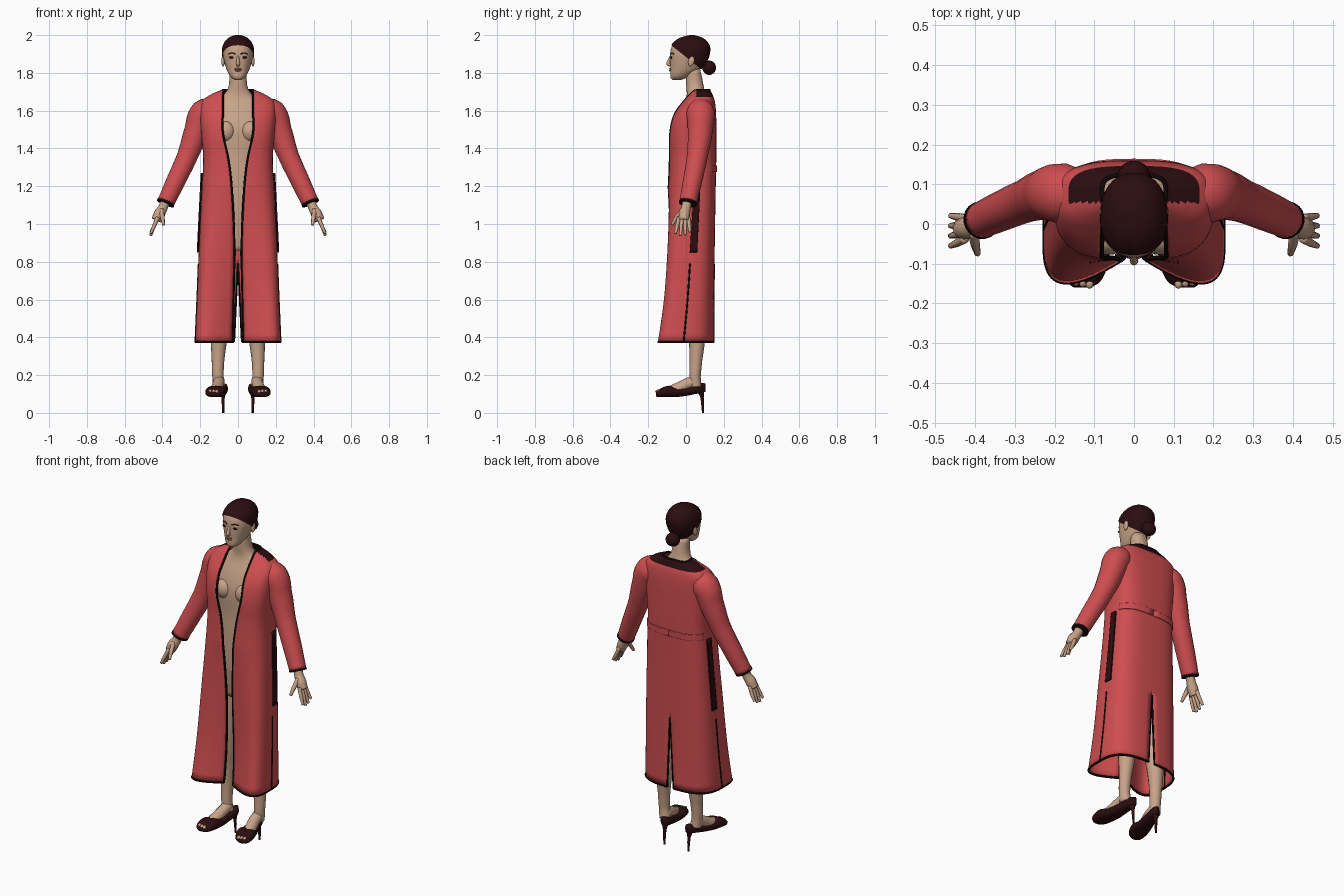
import bpy, bmesh, math
from mathutils import Vector, Matrix

cube = bpy.data.objects.get("Cube")
if cube:
    bpy.data.objects.remove(cube, do_unlink=True)


def material(name, rgb):
    m = bpy.data.materials.new(name)
    m.use_nodes = True
    m.diffuse_color = (*rgb, 1)
    bsdf = next(n for n in m.node_tree.nodes if n.type == 'BSDF_PRINCIPLED')
    bsdf.inputs["Base Color"].default_value = (*rgb, 1)
    bsdf.inputs["Roughness"].default_value = 0.7
    return m


SKIN = material("skin", (0.58, 0.37, 0.25))
RED = material("coat red", (0.62, 0.075, 0.08))
MAROON = material("dark maroon", (0.024, 0.004, 0.005))
BLACK = material("trim black", (0.005, 0.002, 0.002))
LIP = material("lip brown", (0.33, 0.14, 0.11))


def finish(name, bm, *mats):
    bmesh.ops.recalc_face_normals(bm, faces=bm.faces)
    me = bpy.data.meshes.new(name)
    for f in bm.faces:
        f.smooth = True
    bm.to_mesh(me)
    bm.free()
    ob = bpy.data.objects.new(name, me)
    bpy.context.collection.objects.link(ob)
    for m in mats:
        me.materials.append(m)
    return ob


def add_grid(bm, rows, closed=False):
    vs = [[bm.verts.new(p) for p in r] for r in rows]
    n = len(rows[0])
    for a, b in zip(vs, vs[1:]):
        for j in range(n if closed else n - 1):
            k = (j + 1) % n
            bm.faces.new((a[j], a[k], b[k], b[j]))
    if closed:
        bm.faces.new(vs[0])
        bm.faces.new(vs[-1])


def ball(name, centre, radii, mat, tilt=0):
    bm = bmesh.new()
    bmesh.ops.create_uvsphere(bm, u_segments=24, v_segments=14, radius=1)
    bm.transform(Matrix.Translation(centre) @ Matrix.Rotation(tilt, 4, 'X')
                 @ Matrix.Diagonal((*radii, 1)))
    return finish(name, bm, mat)


def tube(name, pts, mat, res=4):
    """Smooth tube through points (x, y, z, radius)."""
    cu = bpy.data.curves.new(name, 'CURVE')
    cu.dimensions = '3D'
    cu.bevel_depth, cu.bevel_resolution, cu.use_fill_caps = 1, res, True
    cu.resolution_u = 6 if len(pts) < 12 else 1
    sp = cu.splines.new('BEZIER')
    sp.bezier_points.add(len(pts) - 1)
    for bp, p in zip(sp.bezier_points, pts):
        bp.co, bp.radius = p[:3], p[3]
        bp.handle_left_type = bp.handle_right_type = 'AUTO'
    tmp = bpy.data.objects.new(name + "_path", cu)
    bpy.context.collection.objects.link(tmp)
    dg = bpy.context.evaluated_depsgraph_get()
    me = bpy.data.meshes.new_from_object(tmp.evaluated_get(dg))
    bpy.data.objects.remove(tmp, do_unlink=True)
    bm = bmesh.new()
    bm.from_mesh(me)
    bmesh.ops.remove_doubles(bm, verts=bm.verts, dist=1e-5)
    return finish(name, bm, mat)


def interp(table, z):
    """Smooth interpolation of table rows (z, values...)."""
    n = len(table)
    i = max(0, min(n - 2, sum(r[0] <= z for r in table) - 1))
    a, b = table[i], table[i + 1]
    h = b[0] - a[0]
    u = (z - a[0]) / h

    def slope(k, c):
        lo, hi = table[max(k - 1, 0)], table[min(k + 1, n - 1)]
        return (hi[c] - lo[c]) / (hi[0] - lo[0])
    return [(2*u**3 - 3*u*u + 1) * a[c] + (u**3 - 2*u*u + u) * h * slope(i, c)
            + (3*u*u - 2*u**3) * b[c] + (u**3 - u*u) * h * slope(i + 1, c)
            for c in range(1, len(a))]


def oval(w, yf, yb, t, p):
    """Superellipse point; t = 0 is the front, pi the back."""
    s, c = math.sin(t), math.cos(t)
    x = math.copysign(w * abs(s) ** p, s)
    return x, (yf + yb) / 2 - math.copysign((yb - yf) / 2 * abs(c) ** p, c)


def loft(name, table, mat, rows=36, cols=40, p=0.9):
    bm = bmesh.new()
    z0, z1 = table[0][0], table[-1][0]
    add_grid(bm, [[(*oval(*interp(table, z), math.tau * j / cols, p), z) for j in range(cols)]
                  for z in (z0 + (z1 - z0) * i / rows for i in range(rows + 1))], True)
    return finish(name, bm, mat)


# Body: z, half width, front y, back y
loft("torso", [(.86, .15, -.03, .12), (.95, .17, -.045, .135), (1.05, .165, -.058, .135),
               (1.2, .14, -.062, .125), (1.35, .135, -.058, .125), (1.5, .16, -.06, .135),
               (1.6, .155, -.03, .13), (1.65, .125, -.005, .115), (1.685, .075, .005, .105),
               (1.72, .052, .002, .095), (1.76, .046, .0, .088), (1.82, .045, .0, .075)], SKIN)

# Head and a hair cap cut from an enlarged copy
HEAD = [(1.762, .014, -.07, -.03), (1.772, .032, -.08, .0), (1.79, .047, -.083, .03),
        (1.82, .061, -.083, .075), (1.86, .073, -.084, .105), (1.9, .079, -.084, .12),
        (1.94, .076, -.075, .121), (1.97, .059, -.048, .1), (1.987, .036, -.012, .07),
        (1.994, .012, .02, .04)]
loft("head", HEAD, SKIN)
hair = loft("hair", HEAD, MAROON, rows=48)
bm = bmesh.new()
bm.from_mesh(hair.data)
for v in bm.verts:
    v.co += v.normal * .006
bmesh.ops.bisect_plane(bm, geom=bm.verts[:] + bm.edges[:] + bm.faces[:],
                       plane_co=(0, -.07, 1.94), plane_no=(0, .8, 1), clear_inner=True)
bm.to_mesh(hair.data)
bm.free()
ball("hair_bun", (0, .123, 1.827), (.04, .036, .038), MAROON)


# Face
def on_face(x, z, lift=0.0):
    w, yf, yb = interp(HEAD, z)
    t = math.asin((abs(x) / w) ** (1 / .9))
    return x, oval(w, yf, yb, t, .9)[1] - lift, z


tube("nose", [(0, -.08, 1.888, .006), (0, -.088, 1.868, .008), (0, -.093, 1.848, .011),
              (0, -.082, 1.841, .009)], SKIN)
ball("upper_lip", on_face(0, 1.821), (.019, .006, .005), LIP)
ball("lower_lip", on_face(0, 1.813), (.016, .007, .005), LIP)

for side, s in (("left", 1), ("right", -1)):
    ball(side + "_eye", on_face(s * .033, 1.882), (.015, .005, .006), MAROON)
    tube(side + "_eyebrow", [(*on_face(s * x, z), .0028) for x, z in
                             ((.014, 1.9), (.034, 1.906), (.052, 1.899))], MAROON)
    ball(side + "_ear", (s * .079, .028, 1.862), (.009, .016, .028), SKIN, -.2)
    ball(side + "_breast", (s * .065, -.036, 1.49), (.05, .042, .055), SKIN)

    # Legs, feet and open-toe heeled shoes
    tube(side + "_leg", [(s * .085, .045, .95, .08), (s * .085, .04, .75, .068),
                         (s * .09, .04, .55, .05), (s * .1, .057, .4, .044),
                         (s * .106, .052, .27, .033), (s * .106, .048, .19, .03),
                         (s * .1, .05, .14, .032)], SKIN, 6)
    tube(side + "_foot", [(s * .1, .05, .17, .03), (s * .105, .0, .15, .031),
                          (s * .115, -.05, .125, .032), (s * .124, -.1, .112, .026)], SKIN)
    for k in range(3):
        ball(side + "_toe", (s * (.112 + .017 * k), -.15 + .004 * k, .113), (.01, .013, .01), SKIN)
    SHOE = [(-.16, .022, .088, .108), (-.148, .04, .084, .12), (-.125, .05, .083, .134),
            (-.09, .053, .083, .144), (-.05, .047, .084, .134), (0, .039, .09, .138),
            (.05, .034, .1, .148), (.085, .026, .106, .158), (.103, .01, .112, .156)]
    bm = bmesh.new()
    rows = []
    for i in range(25):
        y = -.16 + .263 * i / 24
        w, lo, hi = interp(SHOE, y)
        rows.append([(s * (.08 + (.09 - y) * .2) + dx, y, z) for dx, z in
                     (oval(w, lo, hi, math.tau * j / 24, .8) for j in range(24))])
    add_grid(bm, rows, True)
    finish(side + "_shoe", bm, MAROON)
    tube(side + "_heel", [(s * .08, .078, .125, .02), (s * .079, .085, .08, .009),
                          (s * .078, .09, .0, .0055)], MAROON)

    # Sleeve with cuff trim
    tube(side + "_sleeve", [(s * .135, .07, 1.605, .064), (s * .18, .077, 1.585, .076),
                            (s * .22, .075, 1.49, .066), (s * .268, .06, 1.36, .055),
                            (s * .328, .035, 1.23, .051), (s * .384, .01, 1.11, .046)], RED, 8)
    tube(side + "_cuff_trim", [(s * .381, .011, 1.117, .048), (s * .385, .009, 1.107, .048)],
         BLACK, 8)

    # Hand
    tube(side + "_palm", [(s * .38, .008, 1.13, .025), (s * .398, .0, 1.085, .025),
                          (s * .415, -.008, 1.055, .03), (s * .432, -.012, 1.02, .027)], SKIN)
    for k in range(4):
        drop = (.02, .004, .0, .012)[k]
        y = .014 - .017 * k
        tube(side + "_finger", [(s * .425, y, 1.035, .011), (s * .446, y * 1.3, .985, .01),
                                (s * .462, y * 1.5, .938 + drop, .007)], SKIN, 2)
    tube(side + "_thumb", [(s * .405, -.02, 1.075, .013), (s * .4, -.05, 1.035, .012),
                           (s * .394, -.075, .995, .008)], SKIN, 2)

# Coat: z, half width, front y, back y, half opening
COAT = [(.375, .225, -.21, .145, .03), (.6, .215, -.165, .146, .024), (.9, .203, -.125, .15, .02),
        (1.2, .188, -.092, .155, .034), (1.35, .182, -.086, .158, .052), (1.48, .192, -.086, .158, .08),
        (1.58, .198, -.062, .157, .081), (1.65, .188, -.012, .15, .08), (1.685, .14, .018, .138, .08),
        (1.71, .08, .04, .125, .076)]
Z0, Z1, P = .375, 1.71, .65
VENT = .8


def coat_point(z, t, s, lift=0.0):
    w, yf, yb, _ = interp(COAT, z)
    x, y = oval(w, yf, yb, t, P)
    if t < math.pi / 2:  # front panels hang back towards the opening
        y += .14 * max(0, min(1, (1.2 - z) / .8)) * (1 - x / w)
    d = Vector((x, y - (yf + yb) / 2)).normalized() * lift
    return s * (x + d.x), y + d.y, z


def span(z):
    w, _, _, xo = interp(COAT, z)
    gap = .02 * max(0, VENT - z) / (VENT - Z0)
    return (math.asin(min(.98, xo / w) ** (1 / P)),
            math.pi - math.asin((gap / w) ** (1 / P)))


def lerp_t(z, u):
    a, b = span(z)
    return a + (b - a) * u


ROWS, COLS = 56, 44
levels = [Z0 + (Z1 - Z0) * (1 - (1 - i / ROWS) ** 1.7) for i in range(ROWS + 1)]
bm = bmesh.new()
for s in (1, -1):
    add_grid(bm, [[coat_point(z, lerp_t(z, j / COLS), s) for j in range(COLS + 1)] for z in levels])
bmesh.ops.remove_doubles(bm, verts=bm.verts, dist=1e-5)
for f in bm.faces:  # dark yoke behind the neck
    c = f.calc_center_median()
    f.material_index = int(c.z > 1.672 and c.y > .055)
coat = finish("coat", bm, RED, MAROON)
thick = coat.modifiers.new("cloth thickness", 'SOLIDIFY')
thick.thickness, thick.offset = .005, 0


def patch(name, z0, z1, t0, t1, s, lift, mat):
    """Band of cloth lying on the coat."""
    bm = bmesh.new()
    add_grid(bm, [[coat_point(z0 + (z1 - z0) * i / 16, math.radians(t0 + (t1 - t0) * j / 12), s, lift)
                   for j in range(13)] for i in range(17)])
    ob = finish(name, bm, mat)
    m = ob.modifiers.new("thickness", 'SOLIDIFY')
    m.thickness, m.offset = .008, 0


for side, s in (("left", 1), ("right", -1)):
    def trim(part, pts, r=.006):
        tube(side + part, [(*p, r) for p in pts], BLACK, 1)
    trim("_front_trim", [coat_point(z, span(z)[0], s) for z in levels])
    trim("_neck_trim", [coat_point(Z1, lerp_t(Z1, j / 20), s) for j in range(21)])
    trim("_hem_trim", [coat_point(Z0, lerp_t(Z0, j / 40), s) for j in range(41)])
    low = [z for z in levels if z < VENT]
    trim("_vent_trim", [coat_point(z, span(z)[1], s) for z in low], .005)
    trim("_side_slit", [coat_point(z, math.radians(92), s) for z in low], .006)
    patch(side + "_hanging_sash", .85, 1.27, 91, 101, s, .009, MAROON)
    patch(side + "_back_belt", 1.275, 1.31, 108, 180, s, .003, RED)
